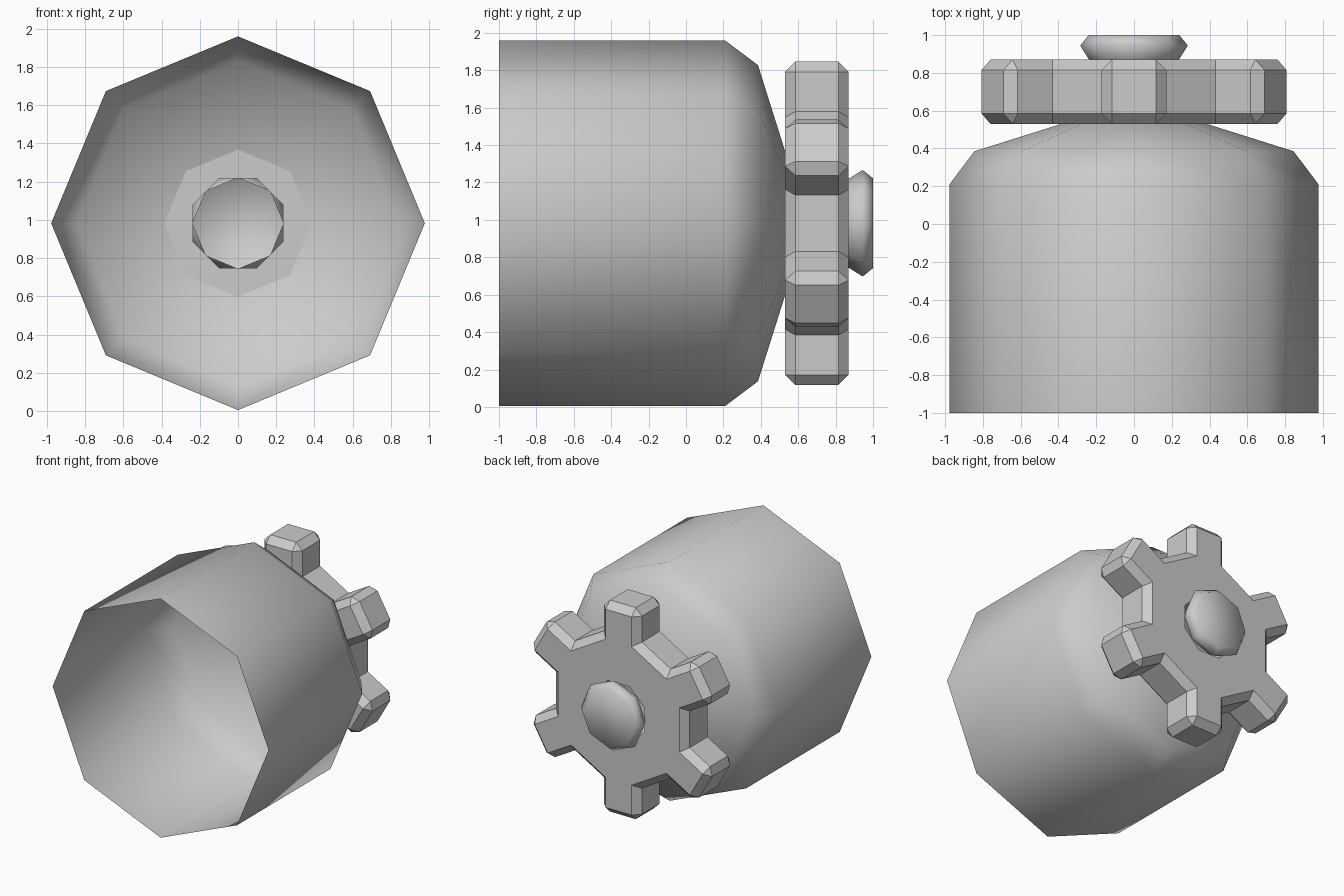
import bpy, bmesh
from math import sin, cos, pi

if "Cube" in bpy.data.objects:
    bpy.data.objects.remove(bpy.data.objects["Cube"])

CZ = 0.982  # height of the shared axis


def ring(bm, y, pts):
    return [bm.verts.new((x, y, CZ + z)) for x, z in pts]


def bridge(bm, a, b):
    n = len(a)
    for i in range(n):
        j = (i + 1) % n
        bm.faces.new((a[i], a[j], b[j], b[i]))


def octagon(r, turn=0.0):
    return [(r * cos(turn + i * pi / 4), r * sin(turn + i * pi / 4)) for i in range(8)]


def finish(bm, name, smooth):
    bmesh.ops.recalc_face_normals(bm, faces=bm.faces[:])
    for f in bm.faces:
        f.smooth = smooth
    me = bpy.data.meshes.new(name)
    bm.to_mesh(me)
    bm.free()
    bpy.context.collection.objects.link(bpy.data.objects.new(name, me))


def lathe(name, profile, cap=False):
    bm = bmesh.new()
    rings = [ring(bm, y, octagon(r)) for y, r in profile]
    for a, b in zip(rings, rings[1:]):
        bridge(bm, a, b)
    if cap:
        bm.faces.new(rings[-1])
    finish(bm, name, True)


# Open octagonal shell, tapering to the gear
lathe("shell", [(-1, 0.977), (0.21, 0.977), (0.385, 0.845), (0.53, 0.385)])

# Rounded end knob
lathe("knob", [(0.87, 0.238), (0.945, 0.285), (1.0, 0.24)], cap=True)


# Six-toothed chamfered gear; half tooth given as (radius, half width)
def teeth(half):
    tooth = [(r, -w) for r, w in half] + [(r, w) for r, w in reversed(half)]
    pts = []
    for i in range(6):
        a = pi / 2 + i * pi / 3
        pts += [(r * cos(a) - w * sin(a), r * sin(a) + w * cos(a)) for r, w in tooth]
    return pts


outer = teeth([(0.598, 0.172), (0.81, 0.172), (0.865, 0.117)])
inner = teeth([(0.566, 0.117), (0.81, 0.117), (0.81, 0.117)])
bm = bmesh.new()
layers = [ring(bm, y, p) for y, p in
          [(0.53, inner), (0.585, outer), (0.815, outer), (0.87, inner)]]
for a, b in zip(layers, layers[1:]):
    bridge(bm, a, b)
# Axle hole
hole = octagon(0.254, pi / 8)
bridge(bm, ring(bm, 0.53, hole), ring(bm, 0.87, hole))
bmesh.ops.remove_doubles(bm, verts=bm.verts[:], dist=0.0005)
# Flat gear sides around the hole
for y in (0.53, 0.87):
    edges = [e for e in bm.edges if e.is_boundary and all(abs(v.co.y - y) < 1e-4 for v in e.verts)]
    bmesh.ops.triangle_fill(bm, edges=edges, use_beauty=True, use_dissolve=False)
finish(bm, "gear", False)
